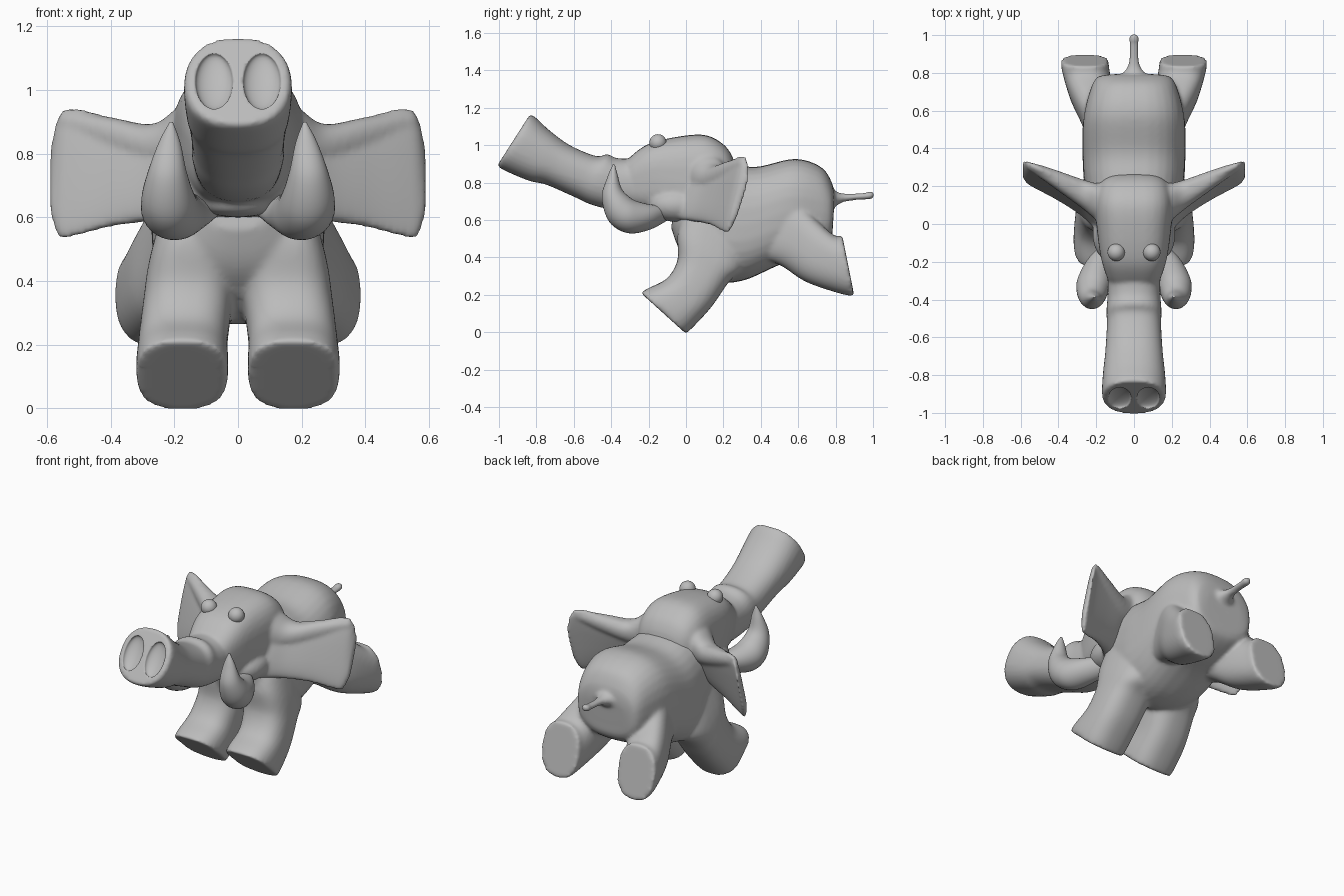
import bpy
import bmesh
from math import cos, sin, pi, copysign
from mathutils import Vector, Matrix

if "Cube" in bpy.data.objects:
    bpy.data.objects.remove(bpy.data.objects["Cube"], do_unlink=True)

grey = bpy.data.materials.new("plain grey")
grey.use_nodes = True
COLOUR = (0.5, 0.5, 0.5, 1)
grey.diffuse_color = COLOUR
grey.node_tree.nodes["Principled BSDF"].inputs["Base Color"].default_value = COLOUR

SIDES, STEPS = 32, 6


def spline(a, b, c, d, t):
    """Catmull-Rom blend between b and c."""
    return [0.5 * (2*q + (r - p)*t + (2*p - 5*q + 4*r - s)*t*t + (3*q - p - 3*r + s)*t**3)
            for p, q, r, s in zip(a, b, c, d)]


def loft(bm, sections, axis=(1, 0, 0), power=2.5, mirror=False):
    """Skin smooth sections, each (upper point, lower point, half width)."""
    rows = [(*up, *low, w) for up, low, w in sections]
    padded = [rows[0]] + rows + [rows[-1]]
    dense = [spline(*padded[i:i + 4], k / STEPS)
             for i in range(len(rows) - 1) for k in range(STEPS)] + [rows[-1]]
    axis = Vector(axis)
    for side in ((1, -1) if mirror else (1,)):
        rings = []
        for row in dense:
            up, low, w = Vector(row[:3]), Vector(row[3:6]), max(row[6], 0.002)
            ring = []
            for k in range(SIDES):
                c, s = cos(2*pi*k/SIDES), sin(2*pi*k/SIDES)
                c, s = (copysign(abs(v)**(2/power), v) for v in (c, s))
                p = (up + low)/2 + (up - low)/2*s + axis*w*c
                ring.append(bm.verts.new((p.x*side, p.y, p.z)))
            rings.append(ring)
        faces = [bm.faces.new((a[k], a[k-1], b[k-1], b[k]))
                 for a, b in zip(rings, rings[1:]) for k in range(SIDES)]
        faces += [bm.faces.new(rings[0]), bm.faces.new(rings[-1])]
        bmesh.ops.recalc_face_normals(bm, faces=faces)


def profile(x, points):
    """Sections from (y up, z up, y low, z low, half width) at constant x."""
    return [((x, a, b), (x, c, d), w) for a, b, c, d, w in points]


def outward(points):
    """Sections from (x, y up, z up, y low, z low, half width)."""
    return [((x, a, b), (x, c, d), w) for x, a, b, c, d, w in points]


def ball(bm, centre, radii, tilt=0):
    place = (Matrix.Translation(centre) @ Matrix.Rotation(tilt, 4, "X")
             @ Matrix.Diagonal((*radii, 1)))
    bmesh.ops.create_uvsphere(bm, u_segments=32, v_segments=16, radius=1, matrix=place)


def finish(name, bm, fuse=0, cutter=None, angle=pi):
    mesh = bpy.data.meshes.new(name)
    bm.to_mesh(mesh)
    bm.free()
    obj = bpy.data.objects.new(name, mesh)
    bpy.context.collection.objects.link(obj)
    bpy.ops.object.select_all(action="DESELECT")
    obj.select_set(True)
    bpy.context.view_layer.objects.active = obj
    if fuse:
        mod = obj.modifiers.new("fuse", "REMESH")
        mod.mode, mod.voxel_size = "VOXEL", 0.011
        if cutter:
            cut = obj.modifiers.new("hollow", "BOOLEAN")
            cut.operation, cut.object = "DIFFERENCE", cutter
        soft = obj.modifiers.new("soften", "SMOOTH")
        soft.factor, soft.iterations = 0.5, fuse
        for mod in list(obj.modifiers):
            bpy.ops.object.modifier_apply(modifier=mod.name)
    obj.data.materials.clear()
    obj.data.materials.append(grey)
    bpy.ops.object.shade_smooth_by_angle(angle=angle)
    return obj


# Torso, four legs and tail fused into one skin
bm = bmesh.new()
loft(bm, profile(0, [
    (-.02, .85, -.08, .56, .12), (.08, .92, -.02, .42, .22), (.25, .90, .14, .28, .26),
    (.38, .885, .3, .275, .272), (.58, .927, .5, .36, .27), (.72, .885, .64, .4, .24),
    (.78, .8, .765, .47, .2), (.795, .72, .785, .56, .13)]), power=2.6)
# front legs
loft(bm, outward([
    (.175, -.243, .212, 0, -.008, .142), (.175, -.2, .237, .05, .04, .145),
    (.172, -.1, .29, .14, .14, .14), (.158, -.045, .39, .23, .27, .14),
    (.145, -.045, .53, .31, .36, .135), (.13, 0, .68, .28, .6, .1)]),
    power=2.7, mirror=True)
# rear legs
loft(bm, outward([
    (.26, .835, .52, .9, .195, .126), (.255, .79, .52, .83, .205, .126),
    (.22, .7, .6, .64, .27, .12), (.17, .6, .7, .5, .36, .112), (.14, .5, .75, .36, .4, .09)]),
    power=2.5, mirror=True)
# tail
loft(bm, profile(0, [
    (.75, .78, .75, .63, .1), (.81, .75, .81, .68, .05), (.86, .742, .86, .7, .027),
    (.95, .747, .95, .708, .024), (.985, .755, .985, .71, .028), (1.005, .75, 1.005, .717, .02)]),
    power=2)
finish("body", bm, fuse=9)

# Nostril cutter
bm = bmesh.new()
for x in (-.075, .075):
    ball(bm, (x, -.918, 1.026), (.06, .03, .105), tilt=-.58)
nostrils = finish("nostril_cutter", bm)
nostrils.hide_render = True

# Head, trunk, ears and lower lip fused into one skin
bm = bmesh.new()
# trunk
loft(bm, profile(0, [
    (-.832, 1.168, -1.007, .895, .16), (-.80, 1.145, -.98, .87, .17),
    (-.73, 1.08, -.84, .81, .164), (-.62, 1.0, -.75, .79, .153),
    (-.48, .942, -.6, .725, .144), (-.42, .953, -.5, .68, .146),
    (-.36, .93, -.38, .655, .14), (-.2, .93, -.2, .645, .14)]), power=2.35)
# head
loft(bm, profile(0, [
    (-.325, .9, -.29, .67, .13), (-.29, .945, -.23, .65, .15), (-.2, 1.007, -.12, .625, .178),
    (-.05, 1.045, 0, .565, .197), (.1, 1.055, .1, .55, .207),
    (.2, 1.005, .18, .57, .192), (.25, .935, .24, .65, .145), (.268, .86, .262, .75, .07)]),
    power=3)
# cheeks
for x in (-.12, .12):
    ball(bm, (x, -.05, .68), (.1, .15, .09))
# ear flaps
loft(bm, outward([
    (.12, .13, .88, -.03, .6, .11), (.2, .145, .88, .02, .595, .085),
    (.28, .19, .89, .08, .587, .062), (.4, .245, .915, .145, .57, .043),
    (.52, .302, .945, .2, .538, .03), (.565, .32, .915, .225, .54, .027),
    (.59, .325, .81, .255, .62, .021)]), axis=(0, 1, 0), power=2.8, mirror=True)
# thick upper ear roots
loft(bm, outward([
    (.1, .09, 1.0, .09, .72, .12), (.19, .115, .945, .115, .74, .1),
    (.27, .165, .893, .15, .76, .078), (.4, .235, .915, .22, .81, .053),
    (.5, .285, .928, .275, .86, .034), (.56, .31, .925, .305, .89, .02)]),
    axis=(0, 1, 0), power=2.2, mirror=True)
ball(bm, (0, -.13, .635), (.11, .1, .035))
finish("head", bm, fuse=7, cutter=nostrils)
bpy.data.objects.remove(nostrils, do_unlink=True)

# Curved tusks
bm = bmesh.new()
loft(bm, outward([
    (.08, -.08, .61, -.08, .69, .05), (.16, -.19, .55, -.16, .68, .075),
    (.205, -.31, .53, -.26, .70, .092), (.22, -.41, .59, -.31, .73, .083),
    (.222, -.45, .72, -.345, .77, .06), (.215, -.42, .83, -.365, .84, .034),
    (.21, -.39, .9, -.38, .895, .006)]), power=2, mirror=True)
finish("tusks", bm, angle=pi/3)

# Eyes
bm = bmesh.new()
for x in (-.094, .094):
    ball(bm, (x, -.15, 1.013), (.046, .046, .046))
finish("eyes", bm)
